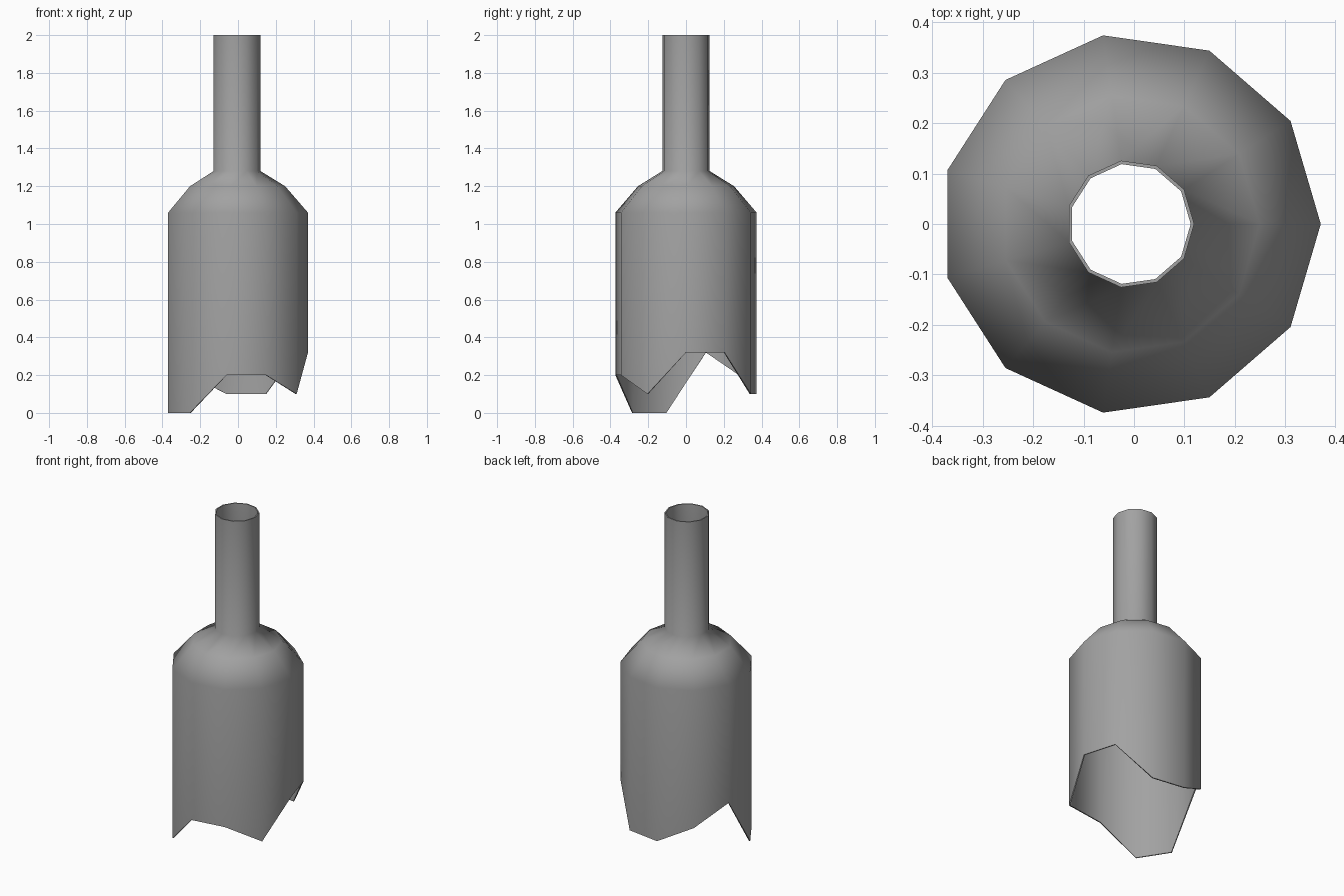
import bpy, bmesh, math

cube = bpy.data.objects.get("Cube")
if cube:
    bpy.data.objects.remove(cube, do_unlink=True)

SIDES = 11
CENTRE_X = -0.0075

# Plain grey glass
grey = bpy.data.materials.new("grey_glass")
grey.use_nodes = True
colour = (0.36, 0.36, 0.36, 1)
grey.diffuse_color = colour
shader = next(n for n in grey.node_tree.nodes if n.type == 'BSDF_PRINCIPLED')
shader.inputs["Base Color"].default_value = colour
shader.inputs["Roughness"].default_value = 0.6

# Jagged lower edge: height of each corner, counter-clockwise from +x
jagged = [0.32, 0.32, 0.1, 0.1, 0.2, 0.32, 0, 0, 0.2, 0.2, 0.1]

# Wall rings as radius and height, upward from the shoulder
profile = [(0.378, 1.06), (0.257, 1.2), (0.127, 1.28), (0.127, 2.0)]

bm = bmesh.new()


def add_ring(radius, heights):
    ring = []
    for i, z in enumerate(heights):
        a = math.tau * i / SIDES
        ring.append(bm.verts.new((CENTRE_X + radius * math.cos(a),
                                  radius * math.sin(a), z)))
    return ring


rings = [add_ring(profile[0][0], jagged)]
rings += [add_ring(r, [z] * SIDES) for r, z in profile]
for low, high in zip(rings, rings[1:]):
    for i in range(SIDES):
        j = (i + 1) % SIDES
        bm.faces.new((low[i], low[j], high[j], high[i]))

mesh = bpy.data.meshes.new("broken_bottle")
bm.to_mesh(mesh)
bm.free()
mesh.materials.append(grey)
bottle = bpy.data.objects.new("broken_bottle", mesh)
bpy.context.collection.objects.link(bottle)
bpy.ops.object.select_all(action='DESELECT')
bottle.select_set(True)
bpy.context.view_layer.objects.active = bottle

# Thin wall, giving the flat rim at the mouth
wall = bottle.modifiers.new("wall", 'SOLIDIFY')
wall.thickness = 0.007
wall.offset = -1
bpy.ops.object.modifier_apply(modifier=wall.name)

# Smooth sides and shoulder, sharp rims
bpy.ops.object.shade_smooth_by_angle(angle=math.radians(65))
normals = bottle.modifiers.new("normals", 'WEIGHTED_NORMAL')
normals.keep_sharp = True
